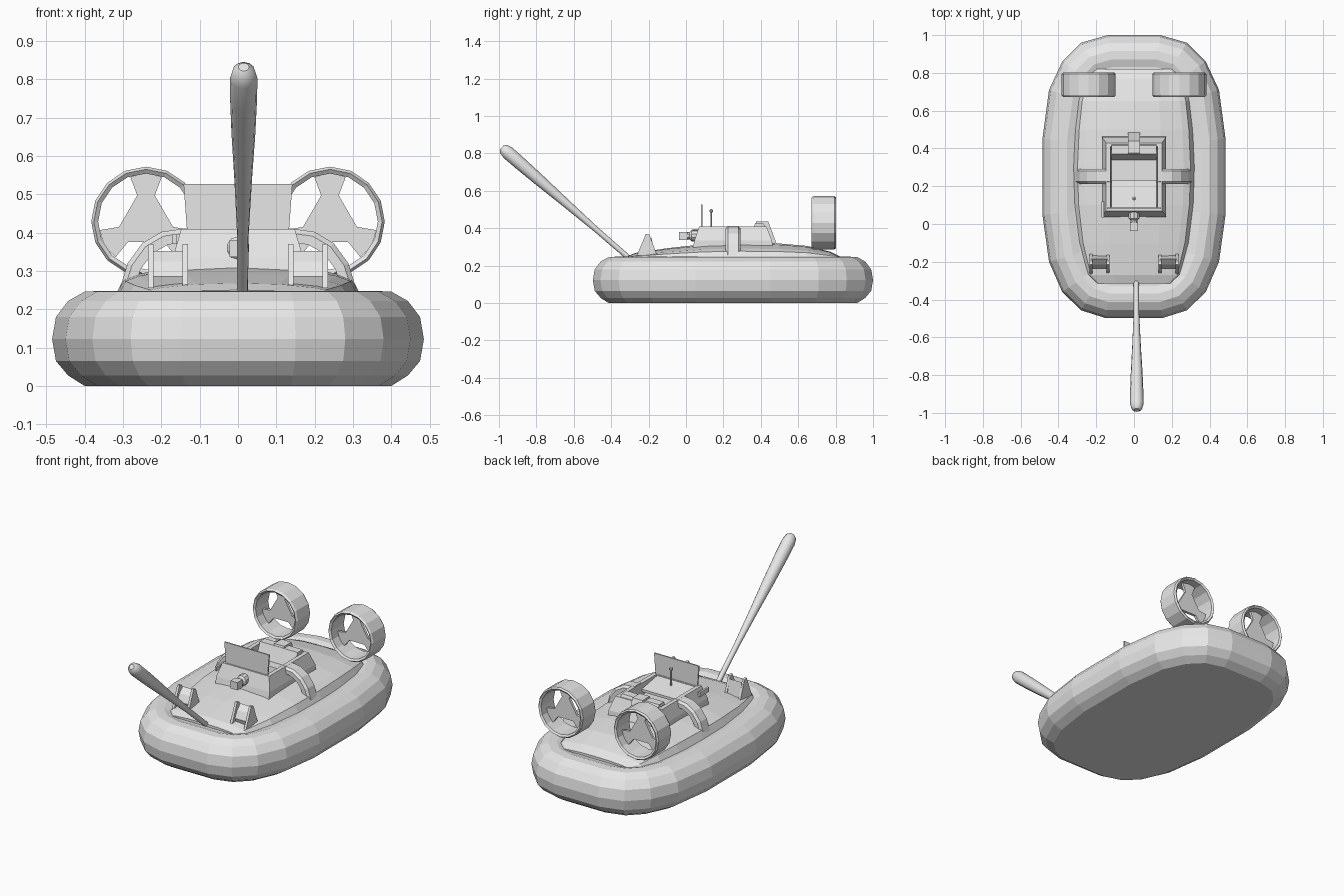
import bpy, bmesh, math
from mathutils import Vector

if "Cube" in bpy.data.objects:
    bpy.data.objects.remove(bpy.data.objects["Cube"])

grey = bpy.data.materials.new("light grey")
grey.diffuse_color = (0.8, 0.8, 0.8, 1)
grey.use_nodes = True
grey.node_tree.nodes["Principled BSDF"].inputs["Base Color"].default_value = grey.diffuse_color


def make(name, verts, faces, smooth=None):
    me = bpy.data.meshes.new(name)
    me.from_pydata([tuple(v) for v in verts], [], faces)
    bm = bmesh.new()
    bm.from_mesh(me)
    bmesh.ops.recalc_face_normals(bm, faces=bm.faces)
    bm.to_mesh(me)
    bm.free()
    me.materials.append(grey)
    ob = bpy.data.objects.new(name, me)
    bpy.context.collection.objects.link(ob)
    if smooth:
        bpy.ops.object.select_all(action='DESELECT')
        ob.select_set(True)
        bpy.context.view_layer.objects.active = ob
        bpy.ops.object.shade_smooth_by_angle(angle=math.radians(smooth))
    return ob


def loft(name, loops, wrap=False, smooth=None):
    """Skin closed loops of equal length; cap both ends unless wrapped."""
    n, m = len(loops[0]), len(loops)
    verts = [v for lp in loops for v in lp]
    faces = []
    for i in range(m if wrap else m - 1):
        a, b = i * n, ((i + 1) % m) * n
        faces += [(a + j, a + (j + 1) % n, b + (j + 1) % n, b + j) for j in range(n)]
    if not wrap:
        faces += [tuple(range(n)), tuple(range((m - 1) * n, m * n))]
    return make(name, verts, faces, smooth)


def prism(name, pts, axis, lo, hi):
    """Extrude a 2D outline: (y,z) along x, or (x,z) along y."""
    put = (lambda p, t: (t, p[0], p[1])) if axis == 'x' else (lambda p, t: (p[0], t, p[1]))
    return loft(name, [[put(p, t) for p in pts] for t in (lo, hi)])


def circle(cx, cz, r, y, n):
    return [(cx + r * math.sin(2 * math.pi * k / n), y, cz + r * math.cos(2 * math.pi * k / n))
            for k in range(n)]


def rect(x, y0, y1, z0, z1=None):
    z1 = z0 if z1 is None else z1
    return [(-x, y0, z0), (x, y0, z0), (x, y1, z1), (-x, y1, z1)]


# Inflated skirt: a plan outline, inset along its normals at each height
half = [(0.15, -0.498), (0.28, -0.457), (0.38, -0.36), (0.45, -0.2), (0.485, 0.05),
        (0.485, 0.45), (0.45, 0.71), (0.38, 0.86), (0.28, 0.96), (0.14, 1.0)]
plan = [Vector(p) for p in half] + [Vector((-x, y)) for x, y in reversed(half)]


def inset(d, z):
    out = []
    for i, p in enumerate(plan):
        e1 = (p - plan[i - 1]).normalized()
        e2 = (plan[(i + 1) % len(plan)] - p).normalized()
        n1, n2 = Vector((-e1.y, e1.x)), Vector((-e2.y, e2.x))
        q = p + (n1 + n2) * d / (1 + n1.dot(n2))
        out.append((q.x, q.y, z))
    return out


loft("skirt", [inset(d, z) for d, z in
               [(0.088, 0.003), (0.085, 0), (0.042, 0.027), (0.01, 0.065), (0, 0.122), (0.01, 0.18),
                (0.042, 0.222), (0.085, 0.246), (0.13, 0.248), (0.17, 0.235)]][1:])

# Crowned deck lofted along y
section = [(-1, 0), (-0.93, 0.5), (-0.82, 0.66), (-0.45, 0.92), (0, 1),
           (0.45, 0.92), (0.82, 0.66), (0.93, 0.5), (1, 0)]
stations = [(-0.315, 0.20, 0.25), (-0.27, 0.245, 0.268), (-0.1, 0.29, 0.293), (0.1, 0.315, 0.315),
            (0.3, 0.322, 0.322), (0.5, 0.312, 0.318), (0.65, 0.295, 0.305),
            (0.77, 0.265, 0.275), (0.82, 0.21, 0.25)]
loft("deck", [[(f * w, y, 0.232 + (h - 0.232) * g) for f, g in section] for y, w, h in stations])

# Open cockpit tub with sloping walls, then dashboard, windscreen and rear scoop
loft("cockpit", [rect(0.17, 0.035, 0.465, 0.29), rect(0.17, 0.045, 0.46, 0.335),
                 rect(0.148, 0.07, 0.43, 0.41), rect(0.125, 0.09, 0.41, 0.41),
                 rect(0.12, 0.10, 0.39, 0.345)])
loft("dashboard", [rect(0.12, 0.09, 0.23, 0.385, 0.365), rect(0.12, 0.09, 0.23, 0.405, 0.38)])
prism("windscreen", [(-0.133, 0.405), (0.133, 0.405), (0.142, 0.527), (-0.142, 0.527)],
      'y', 0.079, 0.087)
prism("rear_scoop", [(0.35, 0.34), (0.375, 0.435), (0.44, 0.435), (0.485, 0.315)], 'x', -0.032, 0.032)
prism("seat_back", [(0.34, 0.345), (0.37, 0.425), (0.415, 0.425), (0.46, 0.33)], 'x', -0.12, 0.12)

# Gear lever with a ball, and a side handle
loft("lever", [[(0.005 * math.cos(a), 0.135 + 0.005 * math.sin(a), z)
                for a in [k * math.pi / 3 for k in range(6)]] for z in (0.37, 0.49)])
loft("lever_knob", [[(r * math.cos(a), 0.135 + r * math.sin(a), z)
                     for a in [k * math.pi / 4 for k in range(8)]]
                    for r, z in [(0.003, 0.482), (0.01, 0.487), (0.01, 0.497), (0.003, 0.502)]])
prism("side_handle", [(0.035, 0.37), (0.035, 0.395), (0.12, 0.395), (0.12, 0.37)], 'x', -0.172, -0.16)

# Nose nozzle: round mount and square muzzle
loft("nozzle_mount", [circle(0, 0.36, r, y, 10) for r, y in
                      [(0.018, -0.005), (0.02, 0.02), (0.03, 0.03), (0.03, 0.12)]])
prism("nozzle_muzzle", [(-0.022, 0.337), (0.022, 0.337), (0.022, 0.381), (-0.022, 0.381)],
      'y', -0.037, 0.008)

# Club on the bow, a tapered round bar
base, tip = Vector((0.012, -0.31, 0.245)), Vector((0.015, -0.985, 0.832))
axis = (tip - base).normalized()
u = axis.cross(Vector((1, 0, 0))).normalized()
v = axis.cross(u)
loft("bow_club", [[base.lerp(tip, t) + r * (u * math.cos(k * math.pi / 6) + v * math.sin(k * math.pi / 6))
                   for k in range(12)] for t, r in
                  [(0, 0.014), (0.25, 0.015), (0.5, 0.023), (0.7, 0.031), (0.85, 0.035),
                   (0.95, 0.036), (0.985, 0.029), (1.0, 0.014)]], smooth=40)

# Paired parts: side arches, headlamps and ducted fans
lamp_side = [(-0.262, 0.255), (-0.215, 0.37), (-0.195, 0.365), (-0.155, 0.255)]
lamp_core = [(-0.225, 0.255), (-0.235, 0.285), (-0.215, 0.325), (-0.185, 0.352), (-0.165, 0.255)]
arch = [(0.13, 0.412), (0.2, 0.402), (0.25, 0.372), (0.288, 0.32), (0.308, 0.255)]
ring = [(-0.04, 0.5), (-0.028, 1), (0.028, 1), (0.04, 0.5), (0.04, -0.5), (-0.04, -0.5)]
for s, side in ((-1, "left"), (1, "right")):
    loops = []
    for x, z in arch:
        c = Vector((0.12, 0, 0.25))
        d = (Vector((x, 0, z)) - c).normalized()
        loops.append([(s * (x + d.x * (g - 1) * 0.025), 0.252 + y, z + d.z * (g - 1) * 0.025)
                      for y, g in ring])
    loft(side + "_arch", loops)

    cx = s * 0.183
    for k in (-1, 1):
        e = cx + k * 0.045
        prism(side + "_headlamp_cheek", lamp_side, 'x', e - 0.007, e + 0.007)
    prism(side + "_headlamp", lamp_core, 'x', cx - 0.042, cx + 0.042)

    cx, cz = s * 0.24, 0.429
    loft(side + "_fan_duct", [circle(cx, cz, r, y, 16) for r, y in
                              [(0.136, 0.672), (0.143, 0.682), (0.143, 0.793), (0.136, 0.802),
                               (0.125, 0.795), (0.125, 0.68)]], wrap=True)
    star = []
    for k in range(3):
        a = k * 2 * math.pi / 3
        for p, q in [(-0.023, 0.068), (-0.041, 0.116), (0, 0.126), (0.041, 0.116), (0.023, 0.068)]:
            star.append((cx + p * math.cos(a) + q * math.sin(a), cz - p * math.sin(a) + q * math.cos(a)))
    prism(side + "_fan_blades", star, 'y', 0.735, 0.75)
